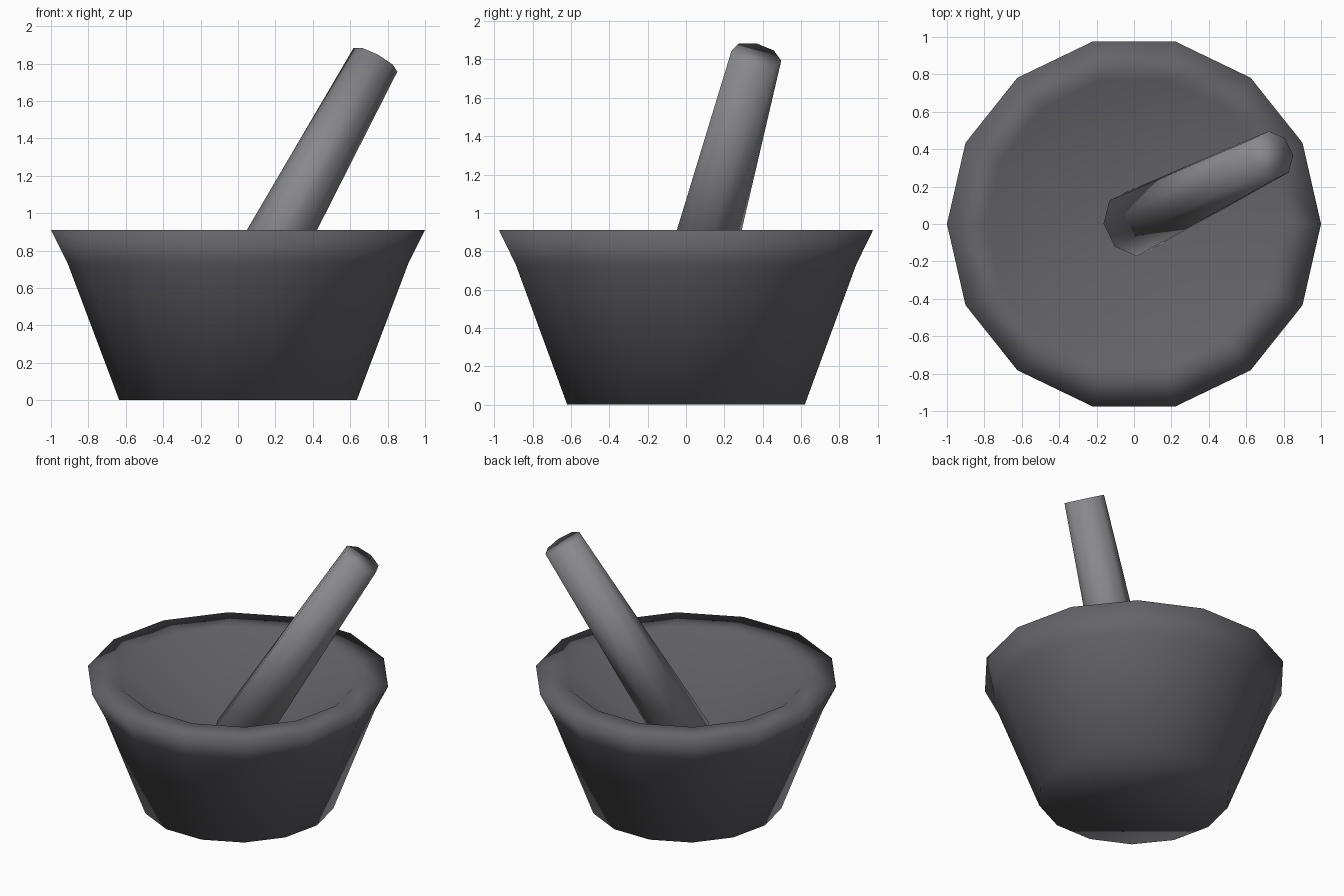
import bpy, bmesh
from math import cos, sin, pi
from mathutils import Vector

if "Cube" in bpy.data.objects:
    bpy.data.objects.remove(bpy.data.objects["Cube"])


def lathe(name, profile, sides, colour, phase=0.0, x=Vector((1, 0, 0)),
          y=Vector((0, 1, 0)), centres=None, apex=None):
    """Smooth shell of rings, closed by flat caps, or a cone to the apex at its end."""
    bm = bmesh.new()
    rings = []
    for i, (r, z) in enumerate(profile):
        c = centres[i] if centres else Vector((0, 0, z))
        rings.append([bm.verts.new(c + r * (cos(a) * x + sin(a) * y))
                      for a in (phase + 2 * pi * k / sides for k in range(sides))])
    for lo, hi in zip(rings, rings[1:]):
        for k in range(sides):
            n = (k + 1) % sides
            bm.faces.new((lo[k], lo[n], hi[n], hi[k]))
    bm.faces.new(rings[0][::-1])
    if apex is None:
        bm.faces.new(rings[-1])
    else:
        tip = bm.verts.new((0, 0, apex))
        for k in range(sides):
            bm.faces.new((rings[-1][k], rings[-1][(k + 1) % sides], tip))
    bmesh.ops.recalc_face_normals(bm, faces=bm.faces)
    for f in bm.faces:
        f.smooth = True
    mesh = bpy.data.meshes.new(name)
    bm.to_mesh(mesh)
    bm.free()
    mat = bpy.data.materials.new(name + "_stone")
    mat.diffuse_color = (*colour, 1)
    mat.use_nodes = True
    mat.node_tree.nodes["Principled BSDF"].inputs["Base Color"].default_value = mat.diffuse_color
    mesh.materials.append(mat)
    obj = bpy.data.objects.new(name, mesh)
    bpy.context.collection.objects.link(obj)
    return obj


# Mortar: base, flared wall, flat rim, shallow conical hollow
lathe("mortar_bowl", [(0.635, 0), (0.91, 0.73), (1.0, 0.91), (0.79, 0.91)], 14,
      (0.13, 0.128, 0.142), apex=0.32)

# Pestle: tapered eight-sided rod leaning in the bowl
bottom, top = Vector((-0.005, 0.003, 0.465)), Vector((0.735, 0.367, 1.82))
axis = (top - bottom).normalized()
side = Vector((0, 0, 1)).cross(axis).normalized()
lean = side.cross(axis)
lathe("pestle", [(0.18, 0), (0.133, 0)], 8, (0.25, 0.247, 0.263),
      pi / 8, lean, side, [bottom, top])
